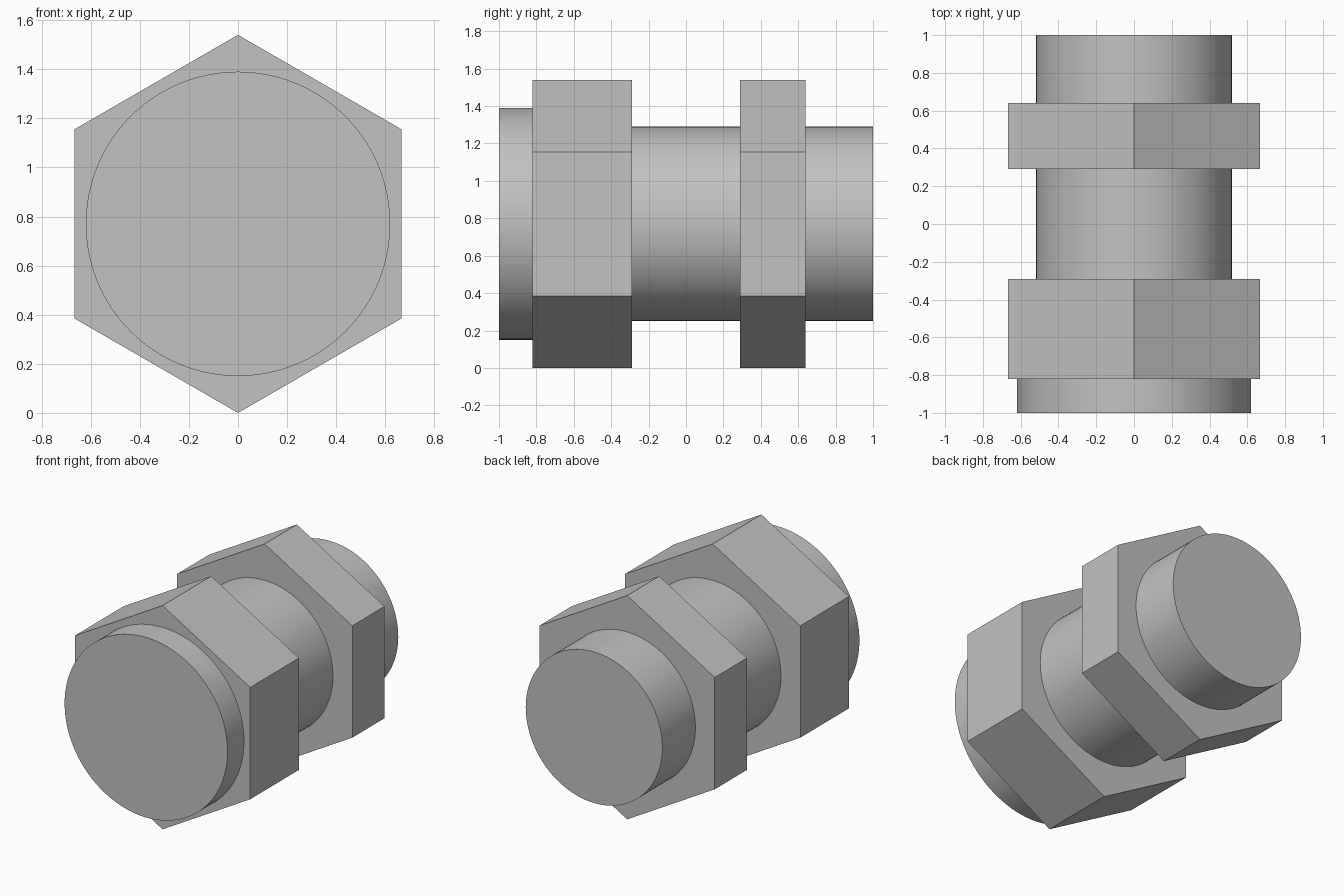
import bpy
import math

cube = bpy.data.objects.get("Cube")
if cube:
    bpy.data.objects.remove(cube, do_unlink=True)

AXIS_Z = 0.77      # height of the common axis
HEX_RADIUS = 0.77  # corner radius, so the lowest corner touches the ground

metal = bpy.data.materials.new("light_grey_metal")
metal.use_nodes = True
colour = (0.54, 0.54, 0.54, 1)
metal.diffuse_color = colour
metal.node_tree.nodes["Principled BSDF"].inputs["Base Color"].default_value = colour


def prism(name, sides, radius, y_start, y_end):
    """Solid prism lying along y, with one corner pointing straight up."""
    bpy.ops.mesh.primitive_cylinder_add(
        vertices=sides, radius=radius, depth=y_end - y_start,
        location=(0, (y_start + y_end) / 2, AXIS_Z),
        rotation=(math.pi / 2, 0, 0))
    obj = bpy.context.object
    obj.name = name
    obj.data.materials.append(metal)
    bpy.ops.object.shade_smooth_by_angle(angle=math.radians(30))
    return obj


# Round parts
prism("front_collar", 96, 0.62, -1.0, -0.82)
prism("shaft", 96, 0.52, -0.4, 1.0)

# Hexagonal nuts
prism("front_hex_nut", 6, HEX_RADIUS, -0.82, -0.29)
prism("rear_hex_nut", 6, HEX_RADIUS, 0.29, 0.64)
